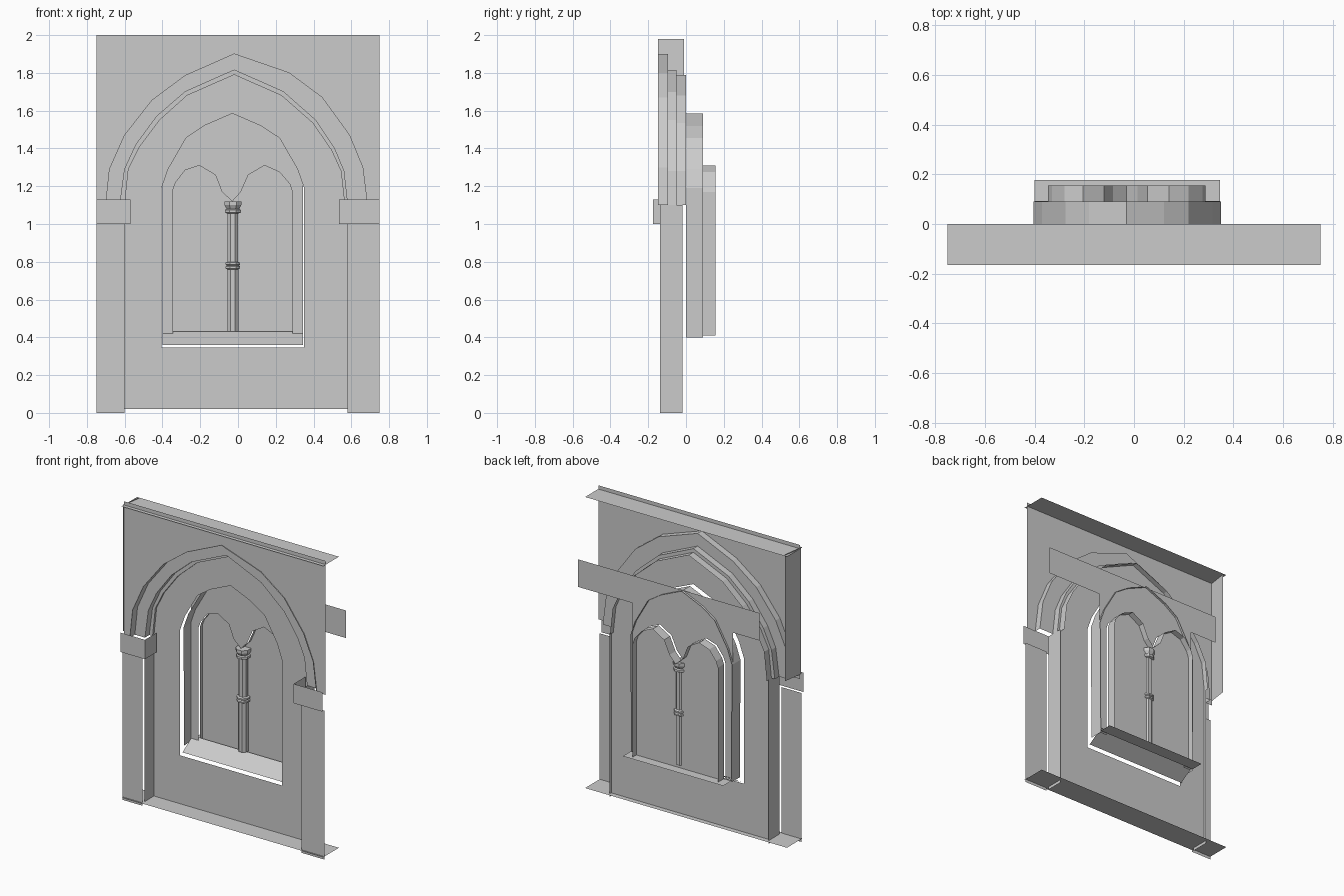
import bpy, bmesh, math
from mathutils import Vector

if "Cube" in bpy.data.objects:
    bpy.data.objects.remove(bpy.data.objects["Cube"])


def finish(name, bm):
    me = bpy.data.meshes.new(name)
    bm.to_mesh(me)
    bm.free()
    ob = bpy.data.objects.new(name, me)
    bpy.context.collection.objects.link(ob)
    return ob


def panel(name, y, *loops):
    """Flat sheet facing the front; the first loop is the outline, others are holes."""
    bm = bmesh.new()
    edges = []
    for loop in loops:
        vs = [bm.verts.new((x, y, z)) for x, z in loop]
        edges += [bm.edges.new((vs[i - 1], vs[i])) for i in range(len(vs))]
    bmesh.ops.triangle_fill(bm, use_beauty=True, use_dissolve=False,
                            edges=edges, normal=Vector((0, -1, 0)))
    bm.normal_update()
    bmesh.ops.reverse_faces(bm, faces=[f for f in bm.faces if f.normal.y > 0])
    return finish(name, bm)


def strip(name, a, ya, b, yb):
    """Ribbon of quads between two matching paths at two depths."""
    bm = bmesh.new()
    va = [bm.verts.new((x, ya, z)) for x, z in a]
    vb = [bm.verts.new((x, yb, z)) for x, z in b]
    for i in range(len(a) - 1):
        bm.faces.new((va[i], vb[i], vb[i + 1], va[i + 1]))
    return finish(name, bm)


def rect(x0, x1, z0, z1):
    return [(x0, z0), (x1, z0), (x1, z1), (x0, z1)]


# Moulding paths, left foot to right foot
outer = [(-.70, 1.10), (-.68, 1.29), (-.60, 1.47), (-.455, 1.655), (-.28, 1.785), (-.02, 1.90),
         (.27, 1.80), (.445, 1.67), (.59, 1.47), (.66, 1.30), (.685, 1.10)]
middle = [(-.625, 1.10), (-.60, 1.29), (-.54, 1.42), (-.43, 1.57), (-.28, 1.70), (-.02, 1.815),
          (.24, 1.70), (.41, 1.55), (.51, 1.40), (.56, 1.28), (.58, 1.10)]
inner = [(-.60, 1.10), (-.58, 1.29), (-.52, 1.41), (-.415, 1.55), (-.27, 1.68), (-.02, 1.79),
         (.23, 1.68), (.395, 1.535), (.495, 1.39), (.545, 1.28), (.565, 1.10)]

# Front wall above the capitals, its left return and top and bottom edges
panel("upper_wall", -.14, [(-.75, 1.10)] + outer + [(.75, 1.10), (.75, 2), (-.75, 2)])
strip("left_return", [(-.75, 1.13), (-.75, 1.98)], -.148, [(-.73, 1.13), (-.73, 1.98)], -.01)
strip("top_edge", [(.75, 1.975), (-.75, 1.975)], -.165, [(.75, 1.975), (-.75, 1.975)], 0)
strip("bottom_edge", [(-.75, .02), (.75, .02)], -.165, [(-.75, .02), (.75, .02)], 0)

# Stepped arch mouldings
strip("outer_reveal", outer, -.148, outer, -.095)
strip("outer_step", outer, -.095, middle, -.095)
strip("middle_reveal", middle, -.095, middle, -.05)
strip("middle_step", middle, -.05, inner, -.05)
strip("inner_reveal", inner, -.05, inner, 0)

# Pilasters and capitals on both sides
for side, xo, xi, xc in (("left", -.75, -.60, -.57), ("right", .75, .58, .535)):
    panel(side + "_pilaster", -.155, rect(min(xo, xi), max(xo, xi), 0, 1.0))
    ends, cap = [(xi, 0), (xi, 1.10)], [(xc, 1.0), (xc, 1.13)]
    if side == "right":
        ends.reverse()
        cap.reverse()
    strip(side + "_pilaster_return", ends, -.138, ends, -.018)
    panel(side + "_capital", -.174, rect(min(xo, xc), max(xo, xc), 1.0, 1.13))
    strip(side + "_capital_side", cap, -.174, cap, -.05)

# Recessed wall with the pointed window opening
window = [(-.405, .345), (-.405, 1.19), (-.37, 1.29), (-.275, 1.455), (-.18, 1.52), (-.03, 1.585),
          (.12, 1.52), (.22, 1.455), (.315, 1.29), (.35, 1.19), (.35, .345)]
panel("recessed_wall", -.035, [(-.60, .02)] + inner + [(.58, 1.10), (.58, .02)], window)
jamb = [(-.40, .40)] + window[1:-1] + [(.345, .40)]
strip("window_reveal", jamb, 0, jamb, .09)

# Sloping sill and the ledge behind it
strip("sill_slope", [(.345, .36), (-.40, .36)], -.018, [(.345, .43), (-.40, .43)], .092)
strip("sill_ledge", [(.345, .41), (-.40, .41)], .09, [(.345, .41), (-.40, .41)], .177)

# Twin pointed lights sharing a springing point on the column
lights = [(-.345, .41), (-.345, 1.18), (-.33, 1.22), (-.28, 1.285), (-.205, 1.31), (-.12, 1.26),
          (-.085, 1.17), (-.03, 1.12), (.015, 1.17), (.055, 1.26), (.14, 1.31), (.22, 1.275),
          (.275, 1.21), (.288, 1.17), (.288, .41)]
tee = [(-.40, .41), (.345, .41), (.345, 1.40), (.75, 1.40), (.75, 1.585), (-.60, 1.585),
       (-.60, 1.40), (-.40, 1.40)]
panel("tracery_plate", .075, tee, lights)
strip("light_reveals", lights, .09, lights, .155)
panel("window_back", .115, lights)

# Column with rings and capital, turned from a profile
profile = [(.032, .43), (.032, .76), (.042, .765), (.042, .775), (.034, .78), (.042, .785),
           (.042, .795), (.030, .80), (.030, 1.055), (.045, 1.06), (.045, 1.075), (.036, 1.08),
           (.048, 1.10), (.048, 1.12)]
bm = bmesh.new()
n = 8
rings = [[bm.verts.new((-.027 + r * math.cos(math.tau * (k + .5) / n),
                        .095 + r * math.sin(math.tau * (k + .5) / n), z)) for k in range(n)]
         for r, z in profile]
for lo, hi in zip(rings, rings[1:]):
    for k in range(n):
        bm.faces.new((lo[k - 1], lo[k], hi[k], hi[k - 1]))
bm.faces.new(rings[-1])
finish("column", bm)
